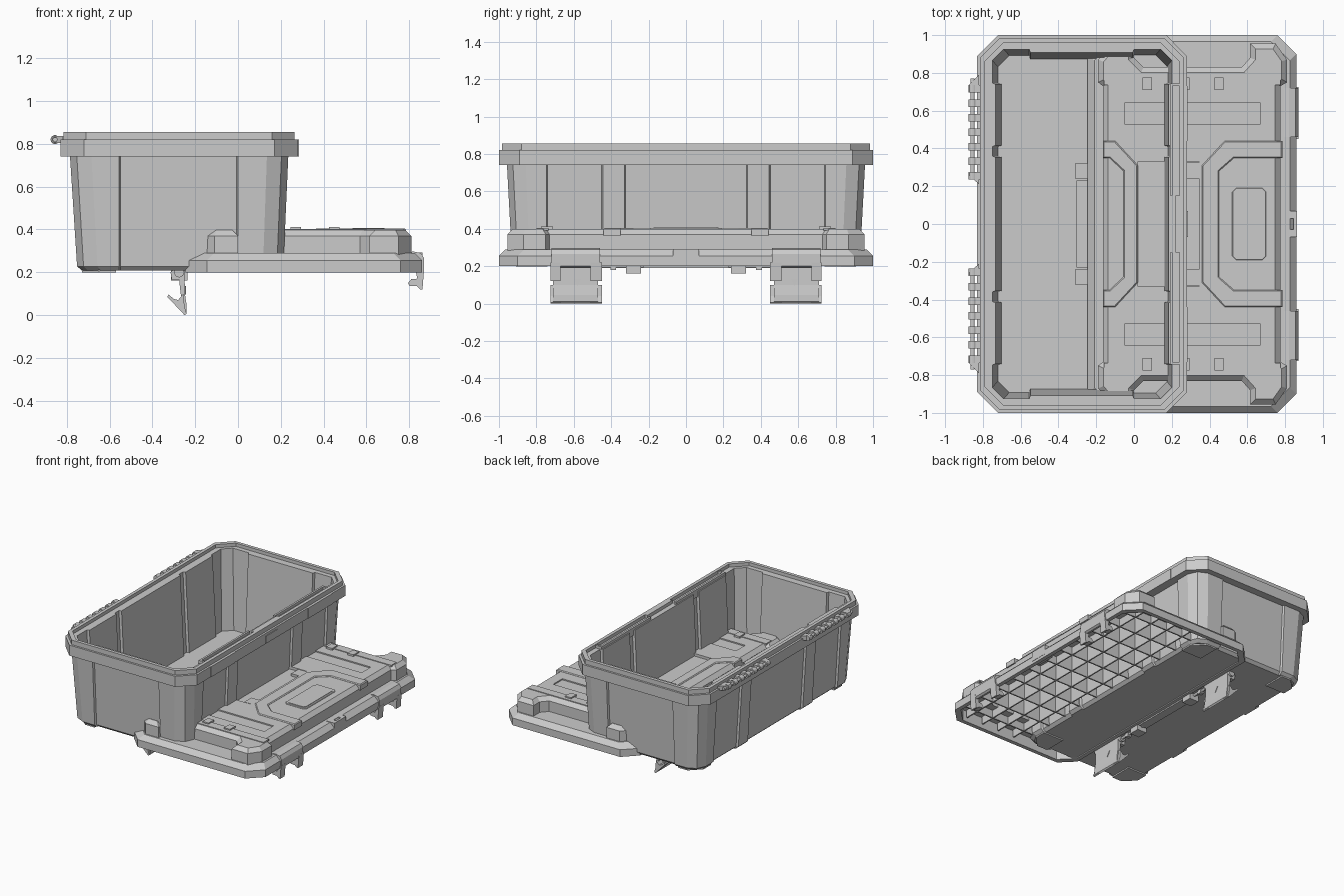
import bpy, bmesh, math
from mathutils import Matrix

cube = bpy.data.objects.get("Cube")
if cube:
    bpy.data.objects.remove(cube, do_unlink=True)

grey = bpy.data.materials.new("plain grey")
grey.use_nodes = True
colour = (0.6, 0.6, 0.6, 1)
grey.diffuse_color = colour
grey.node_tree.nodes["Principled BSDF"].inputs["Base Color"].default_value = colour


def finish(name, bm):
    bmesh.ops.recalc_face_normals(bm, faces=bm.faces)
    mesh = bpy.data.meshes.new(name)
    bm.to_mesh(mesh)
    bm.free()
    mesh.materials.append(grey)
    ob = bpy.data.objects.new(name, mesh)
    bpy.context.collection.objects.link(ob)
    return ob


def add_box(bm, x0, x1, y0, y1, z0, z1):
    size = Matrix.Diagonal((x1 - x0, y1 - y0, z1 - z0, 1))
    mid = Matrix.Translation(((x0 + x1) / 2, (y0 + y1) / 2, (z0 + z1) / 2))
    bmesh.ops.create_cube(bm, size=1, matrix=mid @ size)


def boxes(name, items, mirror=False):
    bm = bmesh.new()
    for x0, x1, y0, y1, z0, z1 in items:
        add_box(bm, x0, x1, y0, y1, z0, z1)
        if mirror:
            add_box(bm, x0, x1, -y1, -y0, z0, z1)
    return finish(name, bm)


def add_prism(bm, pts, offset):
    face = bm.faces.new([bm.verts.new(p) for p in pts])
    out = bmesh.ops.extrude_face_region(bm, geom=[face])["geom"]
    bmesh.ops.translate(bm, vec=offset, verts=[v for v in out if isinstance(v, bmesh.types.BMVert)])
    return [f for f in out if isinstance(f, bmesh.types.BMFace)][0]


def plates(name, outlines, z0, z1, bevel=0):
    """Flat plan outlines raised from z0 to z1, with an optional sloped top edge."""
    bm = bmesh.new()
    for pts in outlines:
        top = add_prism(bm, [(x, y, z0) for x, y in pts], (0, 0, z1 - z0 - bevel))
        if bevel:
            bmesh.ops.recalc_face_normals(bm, faces=bm.faces)
            bmesh.ops.inset_region(bm, faces=[top], thickness=bevel, use_even_offset=True)
            bmesh.ops.translate(bm, vec=(0, 0, bevel), verts=list(top.verts))
    return finish(name, bm)


def side_profile(name, pts, spans):
    """Side profile (x, z) extruded along y, on both sides."""
    bm = bmesh.new()
    for y0, y1 in spans:
        for a, b in ((y0, y1), (-y1, -y0)):
            add_prism(bm, [(x, a, z) for x, z in pts], (0, b - a, 0))
    return finish(name, bm)


def rods(name, x, z, radius, spans):
    bm = bmesh.new()
    for y0, y1 in spans:
        place = Matrix.Translation((x, (y0 + y1) / 2, z)) @ Matrix.Rotation(math.pi / 2, 4, 'X')
        bmesh.ops.create_cone(bm, cap_ends=True, segments=16, radius1=radius, radius2=radius,
                              depth=y1 - y0, matrix=place)
    return finish(name, bm)


def mirror_y(pts):
    return [(x, -y) for x, y in reversed(pts)]


def ring(x0, x1, h, c, k, rec, rib):
    """Plan with proud corner posts and ribs; rec is the panel recess, k the corner roundness."""
    t = 0.006
    right = [(x1 - rec, rib[0] - t), (x1, rib[0]), (x1, rib[1]), (x1 - rec, rib[1] + t),
             (x1 - rec, 0.74), (x1, 0.74 + t), (x1, h - c), (x1 - c * k, h - c * k)]
    back = [(x1 - c, h), (0.0, h), (-t, h - rec), (-0.555 + t, h - rec), (-0.555, h), (x0 + c, h)]
    left = [(x0 + x1 - x, y) for x, y in reversed(right)]
    half = right + back + left
    return half + mirror_y(half)


def loft(name, sections, caps=True):
    bm = bmesh.new()
    loops = [[bm.verts.new((x, y, z)) for x, y in pts] for pts, z in sections]
    for a, b in zip(loops, loops[1:]):
        for i in range(len(a)):
            j = (i + 1) % len(a)
            bm.faces.new((a[i], a[j], b[j], b[i]))
    if caps:
        bm.faces.new(loops[0])
        bm.faces.new(loops[-1])
    return finish(name, bm)


def octagon(x0, x1, h, c):
    half = [(x1, h - c), (x1 - c, h), (x0 + c, h), (x0, h - c)]
    return half + mirror_y(half)


# Open box body: outer wall, rim, lip and inner wall
wide, slim = (0.33, 0.445), (0.36, 0.41)
loft("box_body", [(ring(*s[:7]), s[7]) for s in (
    (-0.73, 0.19, 0.91, 0.09, 0.32, 0.015, wide, 0.208),
    (-0.752, 0.212, 0.93, 0.095, 0.32, 0.015, wide, 0.228),
    (-0.785, 0.235, 0.957, 0.1, 0.32, 0.015, wide, 0.74),
    (-0.83, 0.28, 1.0, 0.11, 0.5, 0, wide, 0.74), (-0.83, 0.28, 1.0, 0.11, 0.5, 0, wide, 0.82),
    (-0.815, 0.265, 0.985, 0.105, 0.5, 0, wide, 0.82), (-0.815, 0.265, 0.985, 0.105, 0.5, 0, wide, 0.855),
    (-0.79, 0.24, 0.96, 0.1, 0.5, 0, slim, 0.855), (-0.79, 0.24, 0.96, 0.1, 0.5, 0, slim, 0.83),
    (-0.75, 0.20, 0.925, 0.06, 0.5, 0.018, slim, 0.83),
    (-0.72, 0.172, 0.892, 0.06, 0.5, 0.018, slim, 0.225))])

# Corner feet under the box
feet = [[(-0.73, 0.74), (-0.57, 0.74), (-0.57, 0.91), (-0.65, 0.91), (-0.73, 0.83)],
        [(0.02, 0.74), (0.19, 0.74), (0.19, 0.83), (0.11, 0.91), (0.02, 0.91)]]
plates("box_feet", feet + [mirror_y(p) for p in feet], 0.198, 0.21)

# Rim details on the latch side
boxes("rim_pads", [(0.26, 0.284, 0.44, 0.73, 0.74, 0.82), (0.19, 0.205, 0.15, 0.74, 0.79, 0.85),
                   (0.19, 0.26, 0.73, 0.745, 0.8, 0.85)], True)
boxes("rim_catch", [(0.27, 0.285, -0.07, 0.07, 0.745, 0.80), (0.22, 0.25, -0.15, 0.15, 0.82, 0.855)])

# Hinge knuckles on the back rim
knuckles = [s for i in range(7) for a in [0.235 + i * 0.077]
            for s in ((a, a + 0.04), (-a - 0.04, -a))]
rods("hinge_knuckles", -0.855, 0.82, 0.021, knuckles)
rods("hinge_pins", -0.855, 0.82, 0.011, [(0.24, 0.77), (-0.77, -0.24)])
boxes("hinge_arms", [(-0.855, -0.81, a, b, 0.806, 0.834) for a, b in knuckles])
wedges = [[(-0.87, 0.7), (-0.87, 0.74), (-0.82, 0.79), (-0.82, 0.7)],
          [(-0.87, 0.27), (-0.82, 0.27), (-0.82, 0.21), (-0.87, 0.255)]]
plates("hinge_ends", wedges + [mirror_y(p) for p in wedges], 0.803, 0.837)

# Lid tray: sloped rim, open underneath
lid_x0, lid_x1 = -0.245, 0.86
loft("lid_rim", [(octagon(lid_x0 + d, lid_x1 - d, 1 - d, 0.1), z) for d, z in (
    (0.18, 0.283), (0.03, 0.283), (0.03, 0.2), (0, 0.2), (0, 0.255), (0.035, 0.29), (0.18, 0.29))], False)

# Raised lid top with proud corners and notched sides
half = [(0.775, 0.73), (0.81, 0.75), (0.81, 0.87), (0.75, 0.955), (0.615, 0.955), (0.615, 0.88),
        (0.57, 0.83), (0.05, 0.83), (0, 0.88), (0, 0.955), (-0.11, 0.955), (-0.19, 0.87),
        (-0.19, 0.75), (-0.165, 0.73)]
lid_top = plates("lid_top", [half + mirror_y(half)], 0.283, 0.398, 0.028)

# Handle recess, shallow side grooves and hollow underside cut from the lid top
cutter = boxes("lid_cutter", [(0.02, 0.345, -0.33, 0.33, 0.378, 0.45),
                              (-0.05, 0.67, 0.53, 0.64, 0.389, 0.45),
                              (-0.05, 0.67, -0.64, -0.53, 0.389, 0.45),
                              (-0.13, 0.73, -0.79, 0.79, 0.2, 0.36)])
cutter.hide_render = True
cut = lid_top.modifiers.new("recess", 'BOOLEAN')
cut.operation = 'DIFFERENCE'
cut.solver = 'EXACT'
cut.object = cutter
bpy.context.view_layer.update()
lid_top.data = bpy.data.meshes.new_from_object(
    lid_top.evaluated_get(bpy.context.evaluated_depsgraph_get()))
lid_top.modifiers.clear()
bpy.data.objects.remove(cutter, do_unlink=True)

# Angular ridges framing the recess, end bands and small fittings
ridge_left = [(-0.165, 0.44), (-0.1, 0.44), (0.02, 0.31), (0.02, -0.31), (-0.1, -0.44), (-0.165, -0.44),
              (-0.165, -0.35), (-0.13, -0.35), (-0.055, -0.28), (-0.055, 0.28), (-0.13, 0.35), (-0.165, 0.35)]
ridge_right = [(0.785, 0.44), (0.48, 0.44), (0.36, 0.31), (0.36, -0.31), (0.48, -0.44), (0.785, -0.44),
               (0.785, -0.35), (0.53, -0.35), (0.45, -0.28), (0.45, 0.28), (0.53, 0.35), (0.785, 0.35)]
plates("lid_ridges", [ridge_left, ridge_right], 0.362, 0.405, 0.006)
boxes("lid_end_bands", [(-0.16, 0.775, 0.735, 0.8, 0.39, 0.403)], True)
plates("label_frame", [octagon(0.52, 0.70, 0.19, 0.02)], 0.39, 0.403, 0.003)
plates("label_plate", [octagon(0.535, 0.685, 0.175, 0.015)], 0.39, 0.407)
boxes("lid_tabs", [(x - 0.025, x + 0.025, 0.71, 0.775, 0.39, 0.412) for x in (0.07, 0.27, 0.45)], True)
boxes("recess_pegs", [(0.28, 0.345, 0.24, 0.325, 0.37, 0.397)], True)
boxes("lid_catch", [(0.79, 0.862, -0.07, -0.03, 0.22, 0.293), (0.79, 0.862, 0.03, 0.07, 0.22, 0.293),
                    (0.79, 0.825, -0.03, 0.03, 0.22, 0.293), (0.845, 0.862, -0.03, 0.03, 0.22, 0.293)])

# Rib lattice under the lid: low ribs to the rim, tall ribs in the hollow
ribs = []
for y in [i * 0.17 - 0.85 for i in range(11)]:
    ribs.append((-0.2, 0.82, y - 0.005, y + 0.005, 0.225, 0.286))
    if abs(y) < 0.79:
        ribs.append((-0.13, 0.73, y - 0.005, y + 0.005, 0.28, 0.362))
for x in (0.28, 0.42, 0.56, 0.7):
    ribs += [(x - 0.005, x + 0.005, -0.96, 0.96, 0.225, 0.286),
             (x - 0.005, x + 0.005, -0.79, 0.79, 0.28, 0.362)]
boxes("lid_ribs", ribs)

# Clips on the lid's outer edge
side_profile("clip_covers", [(0.795, 0.27), (0.795, 0.293), (0.82, 0.297), (0.855, 0.29), (0.87, 0.265),
                             (0.868, 0.2), (0.855, 0.19), (0.83, 0.2)], [(0.46, 0.72)])
side_profile("clip_legs", [(0.83, 0.21), (0.87, 0.22), (0.862, 0.12), (0.85, 0.12), (0.835, 0.135),
                           (0.80, 0.137), (0.795, 0.15), (0.81, 0.168), (0.838, 0.17)],
             [(0.45, 0.51), (0.67, 0.725)])

# Hanging latches below the box
side_profile("latch_plates", [(-0.315, 0.2), (-0.31, 0.165), (-0.275, 0.165), (-0.268, 0.1), (-0.255, 0.05),
                              (-0.25, 0.0), (-0.24, 0.01), (-0.24, 0.045), (-0.248, 0.1), (-0.25, 0.215),
                              (-0.3, 0.215)], [(0.47, 0.71)])
side_profile("latch_levers", [(-0.325, 0.097), (-0.33, 0.085), (-0.25, 0.0), (-0.24, 0.005), (-0.25, 0.04),
                              (-0.255, 0.1), (-0.28, 0.07), (-0.3, 0.075)], [(0.45, 0.51), (0.67, 0.725)])
rods("latch_pivots", -0.275, 0.2, 0.024, [(0.45, 0.725), (-0.725, -0.45)])
rods("pivot_rod", -0.275, 0.2, 0.01, [(-0.72, 0.72)])
bm = bmesh.new()
for s in (1, -1):
    add_prism(bm, [(-0.262, y * s, z) for y, z in ((0.555, 0.135), (0.605, 0.135), (0.58, 0.095))],
              (0.018, 0, 0))
finish("latch_arrows", bm)

# Carry handle lying along the box floor
boxes("handle_bar", [(-0.305, -0.24, -0.23, 0.23, 0.19, 0.236)])
boxes("handle_ends", [(-0.312, -0.235, 0.24, 0.32, 0.162, 0.246), (-0.29, -0.26, 0.375, 0.405, 0.18, 0.21)], True)
